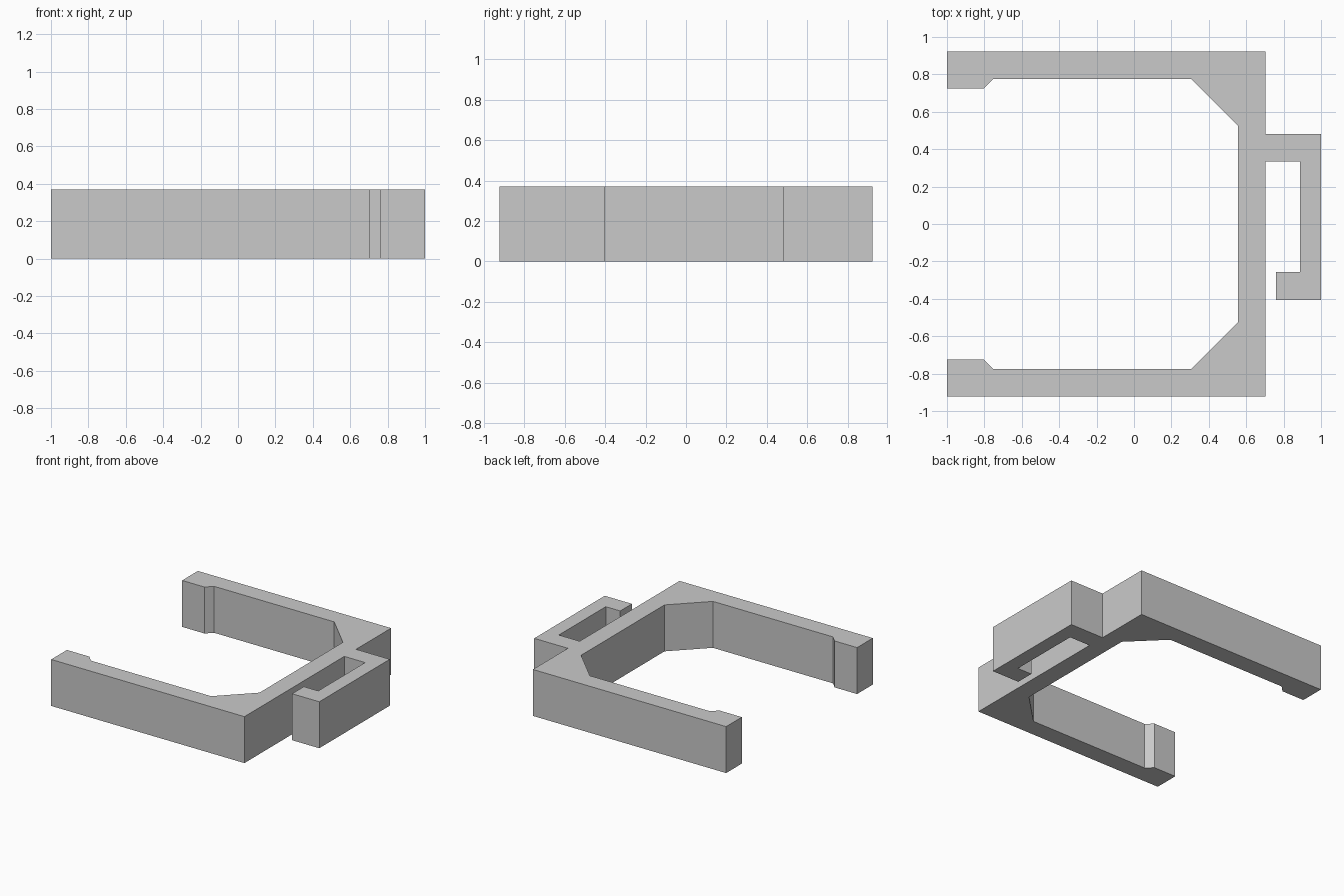
import bpy, bmesh

HEIGHT = 0.37

cube = bpy.data.objects.get("Cube")
if cube:
    bpy.data.objects.remove(cube, do_unlink=True)

grey = bpy.data.materials.new("light grey")
grey.use_nodes = True
colour = (0.59, 0.59, 0.59, 1)
grey.diffuse_color = colour
grey.node_tree.nodes["Principled BSDF"].inputs["Base Color"].default_value = colour


def extruded_plate(name, outline, height, material):
    """Flat outline in the ground plane, raised to a solid."""
    bm = bmesh.new()
    face = bm.faces.new([bm.verts.new((x, y, 0)) for x, y in outline])
    raised = bmesh.ops.extrude_face_region(bm, geom=[face], use_keep_orig=True)
    top = [v for v in raised["geom"] if isinstance(v, bmesh.types.BMVert)]
    bmesh.ops.translate(bm, verts=top, vec=(0, 0, height))
    bmesh.ops.recalc_face_normals(bm, faces=bm.faces)
    mesh = bpy.data.meshes.new(name)
    bm.to_mesh(mesh)
    bm.free()
    mesh.materials.append(material)
    obj = bpy.data.objects.new(name, mesh)
    bpy.context.collection.objects.link(obj)
    return obj


# Back arm: chamfered inner corner, lipped tip, outer corner
back_arm = [(0.557, 0.525), (0.305, 0.775), (-0.752, 0.775), (-0.803, 0.725),
            (-1, 0.725), (-1, 0.923), (0.703, 0.923)]

# Hook on the outer wall, open towards the front
hook = [(0.703, 0.482), (1, 0.482), (1, -0.405), (0.76, -0.405),
        (0.76, -0.257), (0.887, -0.257), (0.887, 0.334), (0.703, 0.334)]

# Front arm mirrors the back arm
front_arm = [(x, -y) for x, y in reversed(back_arm)]

extruded_plate("clip_bracket", back_arm + hook + front_arm, HEIGHT, grey)
